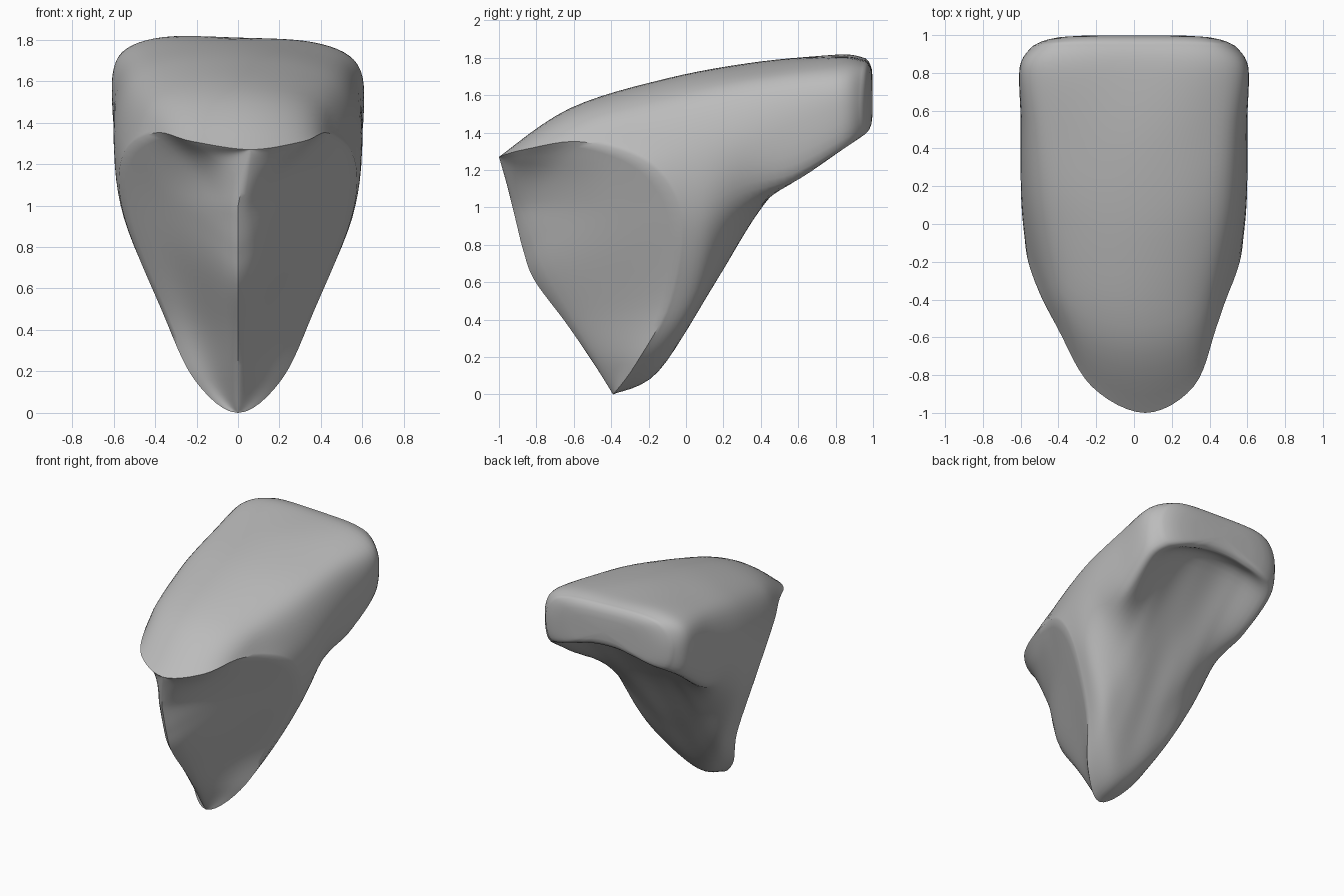
import bpy
import bmesh
import math
from mathutils import Vector

cube = bpy.data.objects.get("Cube")
if cube:
    bpy.data.objects.remove(cube)

STEPS = 6          # spline samples per control segment
FACET_STEPS = 14   # strips from central ridge to rim

# Half outlines, each running from top centre round the left side to bottom centre
front_rim = [(0, -1, 1.27), (.27, -.86, 1.31), (.42, -.55, 1.35), (.56, -.2, 1.23),
             (.55, -.03, .95), (.37, -.09, .5), (.21, -.27, .16), (0, -.39, 0)]
shoulder = [(0, -.62, 1.53), (.3, -.52, 1.51), (.49, -.22, 1.46), (.59, .04, 1.27),
            (.55, .1, .95), (.37, .07, .57), (.2, -.05, .29), (0, -.15, .12)]
waist = [(0, -.1, 1.69), (.32, 0, 1.67), (.52, .1, 1.58), (.6, .25, 1.35),
         (.54, .3, 1.08), (.33, .25, .82), (.16, .18, .64), (0, .13, .56)]
hollow = [(0, .4, 1.78), (.35, .45, 1.75), (.54, .5, 1.67), (.6, .55, 1.45),
          (.55, .57, 1.16), (.32, .53, 1.15), (.16, .48, 1.12), (0, .45, 1.09)]
heel = [(0, .82, 1.81), (.36, .82, 1.8), (.56, .82, 1.72), (.605, .83, 1.55),
        (.55, .84, 1.33), (.32, .82, 1.42), (.16, .8, 1.46), (0, .8, 1.47)]
back_rim = [(0, .96, 1.79), (.33, .96, 1.78), (.48, .95, 1.72), (.54, .94, 1.57),
            (.48, .95, 1.41), (.28, .96, 1.44), (.14, .96, 1.47), (0, .96, 1.48)]
# Central front ridge, top to bottom
ridge = [(0, -1, 1.27), (0, -.96, 1.13), (0, -.91, .93), (0, -.87, .77),
         (0, -.81, .61), (0, -.64, .38), (0, -.49, .16), (0, -.39, 0)]


def spline(points, closed=False):
    """Sample a smooth curve passing through the points."""
    pts = [Vector(p) for p in points]
    n = len(pts)
    pick = (lambda i: pts[i % n]) if closed else (lambda i: pts[max(0, min(n - 1, i))])
    out = []
    for i in range(n if closed else n - 1):
        a, b, c, d = (pick(i + k) for k in (-1, 0, 1, 2))
        for j in range(STEPS):
            t = j / STEPS
            out.append(b + (c - a) * t / 2
                       + (a - b * 2.5 + c * 2 - d / 2) * t ** 2
                       + (b * 1.5 - a / 2 - c * 1.5 + d / 2) * t ** 3)
    return out if closed else out + [pts[-1]]


def full_ring(half):
    """Mirror a half outline and smooth it into a closed ring."""
    return spline(half + [(-x, y, z) for x, y, z in half[-2:0:-1]], True)


def skew(p):
    """Slight natural asymmetry of the front lip and the back corners."""
    lip = max(0, -p.y - .4) * min(1, max(0, p.z * 4 - 4))
    return Vector((p.x + .1 * lip, p.y, p.z - .04 * p.x * max(0, p.y)))


def add_grid(bm, rows, wrap=False):
    verts = [[bm.verts.new(skew(p)) for p in row] for row in rows]
    for r, q in zip(verts, verts[1:]):
        for i in range(len(r) if wrap else len(r) - 1):
            j = (i + 1) % len(r)
            bm.faces.new((r[i], r[j], q[j], q[i]))


bm = bmesh.new()

# Body, lofted from the front rim to the back
rings = [full_ring(h) for h in (front_rim, shoulder, waist, hollow, heel, back_rim)]
columns = [spline(column) for column in zip(*rings)]
add_grid(bm, list(zip(*columns)), True)

# Rounded back end
centre = Vector((0, .998, 1.6))
cap = []
for f in (1, .96, .91, .84, .72, .5, .02):
    row = []
    for p in rings[-1]:
        q = centre.lerp(p, f)
        q.y = centre.y + (p.y - centre.y) * f ** 6
        row.append(q)
    cap.append(row)
add_grid(bm, cap, True)

# Two shallow front facets meeting in a rounded ridge
rim = rings[0]
crest = spline(ridge)
last = len(crest) - 1
for side, depth in ((1, .02), (-1, .06)):
    rows = []
    for k, r in enumerate(crest):
        edge = rim[(side * k) % len(rim)]
        row = []
        for i in range(FACET_STEPS + 1):
            s = i / FACET_STEPS
            p = r.lerp(edge, s)
            p.y = r.y + (edge.y - r.y) * s * s * 1.2 / (s + .2)
            p.y += depth * math.sin(math.pi * s) ** 2 * math.sin(math.pi * k / last)
            row.append(p)
        rows.append(row)
    add_grid(bm, rows)

bmesh.ops.remove_doubles(bm, verts=bm.verts, dist=.0005)
bmesh.ops.holes_fill(bm, edges=bm.edges, sides=0)
bmesh.ops.recalc_face_normals(bm, faces=bm.faces)
mesh = bpy.data.meshes.new("bone_wedge")
bm.to_mesh(mesh)
bm.free()

body = bpy.data.objects.new("bone_wedge", mesh)
bpy.context.collection.objects.link(body)

grey = bpy.data.materials.new("plain_grey")
grey.use_nodes = True
colour = (.5, .5, .5, 1)
grey.diffuse_color = colour
grey.node_tree.nodes["Principled BSDF"].inputs["Base Color"].default_value = colour
mesh.materials.append(grey)

bpy.ops.object.select_all(action="DESELECT")
body.select_set(True)
bpy.context.view_layer.objects.active = body
bpy.ops.object.shade_smooth_by_angle(angle=math.radians(45))
